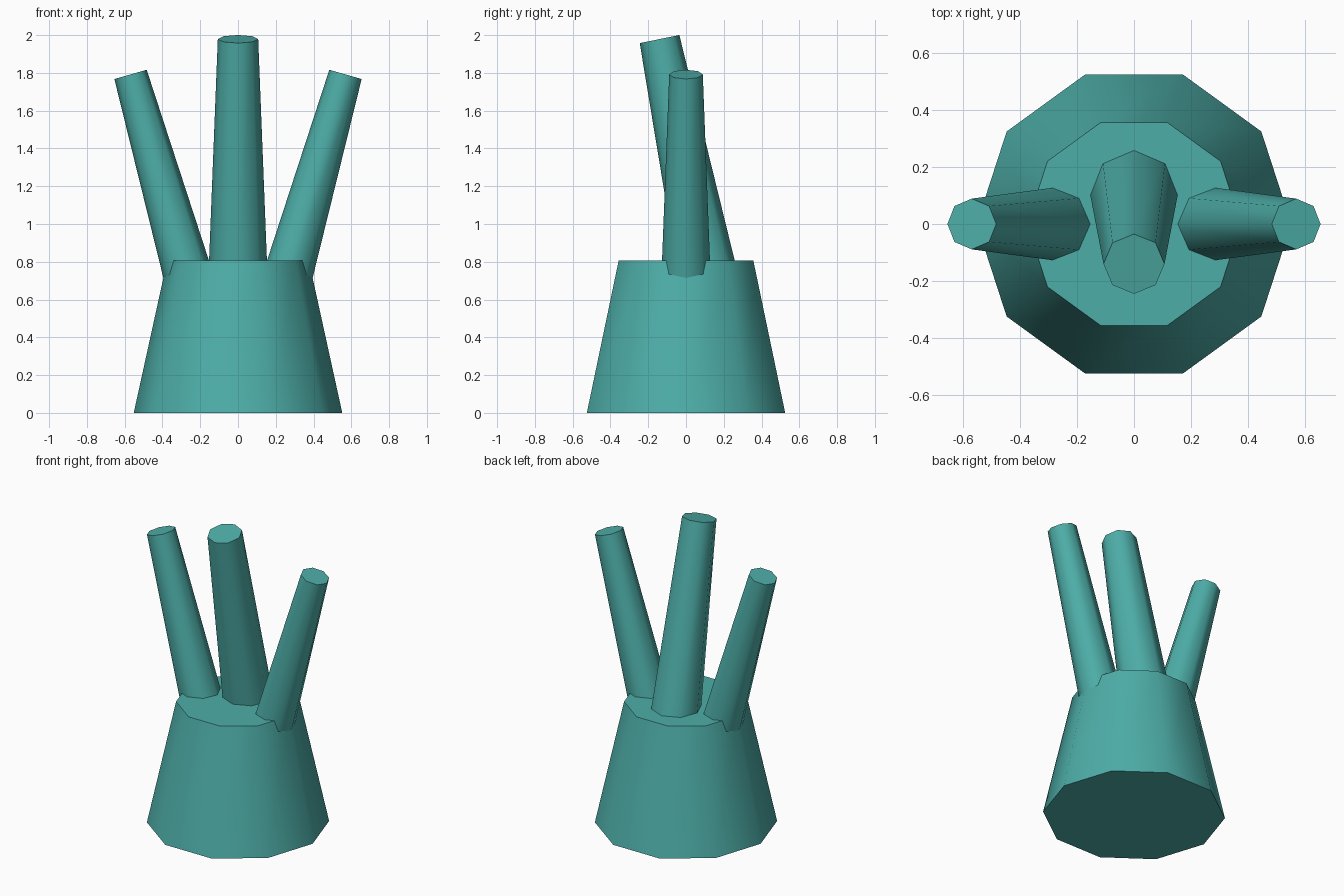
import bpy
import bmesh
from math import cos, sin, tau, pi, atan
from mathutils import Matrix, Vector

if "Cube" in bpy.data.objects:
    bpy.data.objects.remove(bpy.data.objects["Cube"], do_unlink=True)

# Single flat colour
teal = bpy.data.materials.new("teal")
teal.use_nodes = True
colour = (0.075, 0.42, 0.39, 1)
teal.diffuse_color = colour
teal.node_tree.nodes["Principled BSDF"].inputs["Base Color"].default_value = colour


def tapered_prism(name, sides, top, length, r_bottom, r_top, rotation=Matrix()):
    """Capped taper hanging down from its top centre, leaning by the rotation."""
    bm = bmesh.new()
    place = Matrix.Translation(top) @ rotation
    rings = []
    for r, z in ((r_bottom, -length), (r_top, 0)):
        rings.append([bm.verts.new(place @ Vector((r * cos(tau * i / sides),
                                                   r * sin(tau * i / sides), z)))
                      for i in range(sides)])
    low, high = rings
    bm.faces.new(low[::-1])
    bm.faces.new(high)
    for i in range(sides):
        j = (i + 1) % sides
        bm.faces.new((low[i], low[j], high[j], high[i]))
    mesh = bpy.data.meshes.new(name)
    bm.to_mesh(mesh)
    bm.free()
    mesh.materials.append(teal)
    obj = bpy.data.objects.new(name, mesh)
    bpy.context.collection.objects.link(obj)
    bpy.ops.object.select_all(action='DESELECT')
    obj.select_set(True)
    bpy.context.view_layer.objects.active = obj
    bpy.ops.object.shade_smooth_by_angle(angle=pi / 3)
    return obj


# Ten-sided tapered base
tapered_prism("base", 10, (0, 0, 0.806), 0.806, 0.552, 0.375)

# Tall middle prong leaning forward
tapered_prism("middle_prong", 8, (0, -0.14, 1.979), 1.35, 0.159, 0.107,
              Matrix.Rotation(atan(0.205), 4, 'X'))

# Shorter side prongs leaning outward
for side, name in ((1, "left_prong"), (-1, "right_prong")):
    tapered_prism(name, 8, (side * 0.569, 0, 1.792), 1.3, 0.137, 0.089,
                  Matrix.Rotation(side * atan(0.286), 4, 'Y'))
